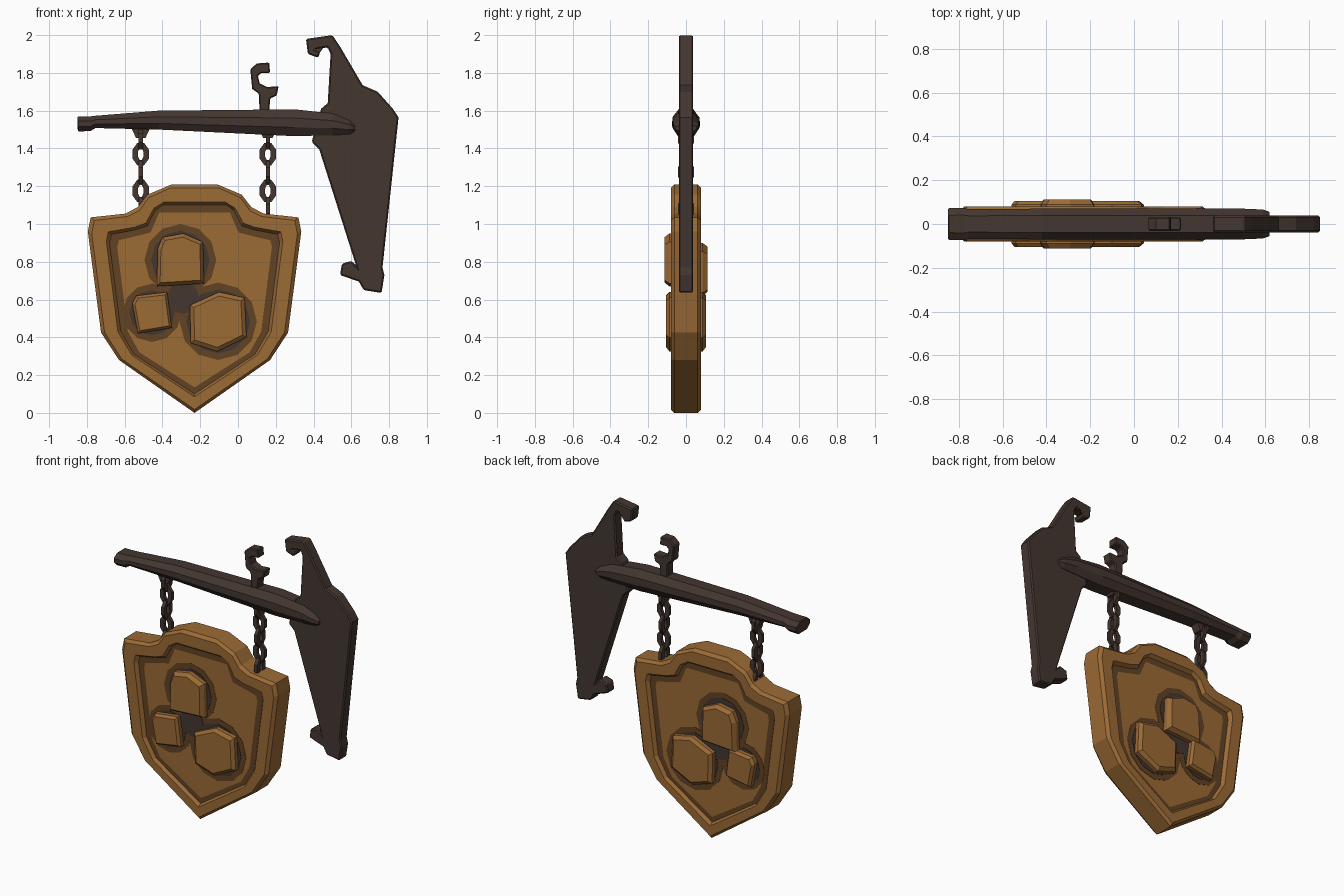
import bpy, bmesh, math
from mathutils import Matrix

if "Cube" in bpy.data.objects:
    bpy.data.objects.remove(bpy.data.objects["Cube"])


def material(name, rgb):
    m = bpy.data.materials.new(name)
    m.diffuse_color = (*rgb, 1)
    m.use_nodes = True
    m.node_tree.nodes["Principled BSDF"].inputs["Base Color"].default_value = m.diffuse_color
    return m


WOOD = material("golden wood", (0.33, 0.145, 0.036))
BROWN = material("carved brown", (0.12, 0.055, 0.017))
IRON = material("dark iron", (0.058, 0.037, 0.03))


def finish(bm, name, *mats):
    bmesh.ops.recalc_face_normals(bm, faces=bm.faces)
    me = bpy.data.meshes.new(name)
    bm.to_mesh(me)
    bm.free()
    ob = bpy.data.objects.new(name, me)
    for m in mats:
        me.materials.append(m)
    bpy.context.collection.objects.link(ob)
    return ob


def loft(name, rings, mat_rule, *mats):
    """Skin a list of equal-length vertex rings and cap both ends."""
    bm = bmesh.new()
    vs = [[bm.verts.new(p) for p in r] for r in rings]
    n = len(vs[0])
    for k in range(len(vs) - 1):
        for i in range(n):
            j = (i + 1) % n
            f = bm.faces.new((vs[k][i], vs[k][j], vs[k + 1][j], vs[k + 1][i]))
            f.material_index = mat_rule(k)
    bm.faces.new(vs[0])
    bm.faces.new(vs[-1])
    return finish(bm, name, *mats)


def prism(name, pts, y0, y1, mat):
    rings = [[(x, y, z) for x, z in pts] for y in (y0, y1)]
    return loft(name, rings, lambda k: 0, mat)


def bevel(ob, width):
    b = ob.modifiers.new("edge", 'BEVEL')
    b.width = width
    b.segments = 1
    b.limit_method = 'ANGLE'
    b.angle_limit = math.radians(50)


# Wall bracket with hooked top and spurred foot
bracket = [(.36, 1.98), (.50, 2.0), (.54, 1.94), (.66, 1.735), (.74, 1.70), (.82, 1.61),
           (.85, 1.565), (.765, .77), (.775, .73), (.76, .635), (.665, .65), (.64, .695),
           (.54, .73), (.55, .79), (.60, .805), (.625, .78), (.43, 1.395), (.39, 1.435),
           (.44, 1.61), (.475, 1.64), (.49, 1.90), (.475, 1.935), (.40, 1.925),
           (.435, 1.91), (.425, 1.88), (.37, 1.90)]
bevel(prism("wall_bracket", bracket, -.038, .038, IRON), .008)

# Small hook standing on the bar
hook = [(.115, 1.58), (.11, 1.69), (.075, 1.715), (.065, 1.82), (.10, 1.85), (.165, 1.855),
        (.17, 1.80), (.125, 1.80), (.105, 1.785), (.115, 1.745), (.155, 1.725), (.215, 1.73),
        (.205, 1.68), (.17, 1.665), (.165, 1.58)]
bevel(prism("bar_hook", hook, -.032, .032, IRON), .006)

# Hanging bar: eight-sided sections (x, bottom z, top z, half width)
sections = [(-.85, 1.505, 1.565, .068), (-.845, 1.49, 1.57, .072), (-.78, 1.492, 1.57, .074),
            (-.755, 1.508, 1.573, .068), (-.42, 1.50, 1.60, .07), (.30, 1.465, 1.607, .072),
            (.50, 1.47, 1.585, .07), (.59, 1.475, 1.55, .066), (.62, 1.49, 1.525, .055)]
rings = []
for x, lo, hi, w in sections:
    c, h = (lo + hi) / 2, (hi - lo) / 2
    oct_ = [(.55, 1), (1, .35), (1, -.35), (.6, -1), (-.6, -1), (-1, -.35), (-1, .35), (-.55, 1)]
    rings.append([(x, a * w, c + b * h) for a, b in oct_])
loft("hanging_bar", rings, lambda k: 0, IRON)

# Chains: alternating links under a small eyelet
for side, cx in (("left", -.515), ("right", .158)):
    eye = [(cx - .05, 1.51), (cx + .05, 1.51), (cx + .025, 1.455), (cx - .025, 1.455)]
    prism(side + "_eyelet", eye, -.03, .03, IRON)
    for i, z in enumerate((1.455, 1.37, 1.275, 1.175, 1.08)):
        bm = bmesh.new()
        n, hw, hh, t = 8, .031, .049, .0155
        loops = []
        for a in range(n):
            u = 2 * math.pi * (a + .5) / n
            dx, dz = math.cos(u), math.sin(u)
            loops.append([bm.verts.new((dx * (hw + t * p), t * q, dz * (hh + t * p)))
                          for p, q in ((1, .7), (-1, .7), (-1, -.7), (1, -.7))])
        for a in range(n):
            A, B = loops[a], loops[(a + 1) % n]
            for k in range(4):
                bm.faces.new((A[k], A[(k + 1) % 4], B[(k + 1) % 4], B[k]))
        turn = 0 if i % 2 else math.pi / 2
        bm.transform(Matrix.Translation((cx, 0, z)) @ Matrix.Rotation(turn, 4, 'Z'))
        finish(bm, f"{side}_chain_link_{i + 1}", IRON)

# Shield board: rings blend from the outer outline to the inner rim outline
CX = -.23
outer = [(.12, 1.21), (.25, 1.155), (.30, 1.09), (.365, 1.055), (.55, 1.035),
         (.565, .96), (.495, .425), (.40, .28), (0, 0)]
inner = [(.17, 1.10), (.21, 1.07), (.25, .99), (.31, .97), (.44, .945),
         (.45, .90), (.39, .43), (.32, .31), (0, .10)]


def shield_ring(t, y):
    half = [(a + (c - a) * t, b + (d - b) * t) for (a, b), (c, d) in zip(outer, inner)]
    full = half + [(-x, z) for x, z in half[-2::-1]]
    return [(CX + x, y, z) for x, z in full]


steps = [(1.35, .057), (1, .057), (.85, .08), (.18, .08), (0, .062)]
rings = [shield_ring(t, -y) for t, y in steps] + [shield_ring(t, y) for t, y in steps[::-1]]
loft("shield_board", rings, lambda k: 1 if k in (0, 8) else 0, WOOD, BROWN)

# Stones on both faces, each ringed by carved brown and dark plates
stones = [("top", (-.305, .81), .19, [(-.43, .67), (-.18, .685), (-.185, .905), (-.29, .95),
                                      (-.40, .93), (-.425, .87)]),
          ("left", (-.455, .53), .155, [(-.56, .58), (-.54, .62), (-.375, .64), (-.35, .45),
                                        (-.53, .42)]),
          ("right", (-.105, .485), .205, [(-.255, .57), (-.10, .64), (.035, .61), (.045, .40),
                                          (-.11, .325), (-.25, .37)])]


def disc(c, r):
    return [(c[0] + r * math.cos(a * math.pi / 6), c[1] + r * math.sin(a * math.pi / 6))
            for a in range(12)]


for face, s in (("front", -1), ("back", 1)):
    plates = [(n, c, r) for n, c, r, _ in stones] + [("middle", (-.29, .61), .12)]
    for i, (n, c, r) in enumerate(plates):
        dz = -.03 if n == "top" and s > 0 else 0
        c = (c[0], c[1] + dz)
        prism(f"{face}_{n}_brown_ring", disc(c, r), s * .055, s * (.0585 + i * .0003), BROWN)
        prism(f"{face}_{n}_dark_ring", disc(c, r - .035), s * .055, s * (.061 + i * .0003), IRON)
    for n, c, r, pts in stones:
        dz = -.05 if n == "top" and s > 0 else 0
        top = .113 if n == "top" else .105
        rings = [[(c[0] + (x - c[0]) * k, s * y, c[1] + dz + (z - c[1]) * k) for x, z in pts]
                 for k, y in ((1, .05), (1, .088), (.86, top))]
        loft(f"{face}_{n}_stone", rings, lambda k: 0, WOOD)
